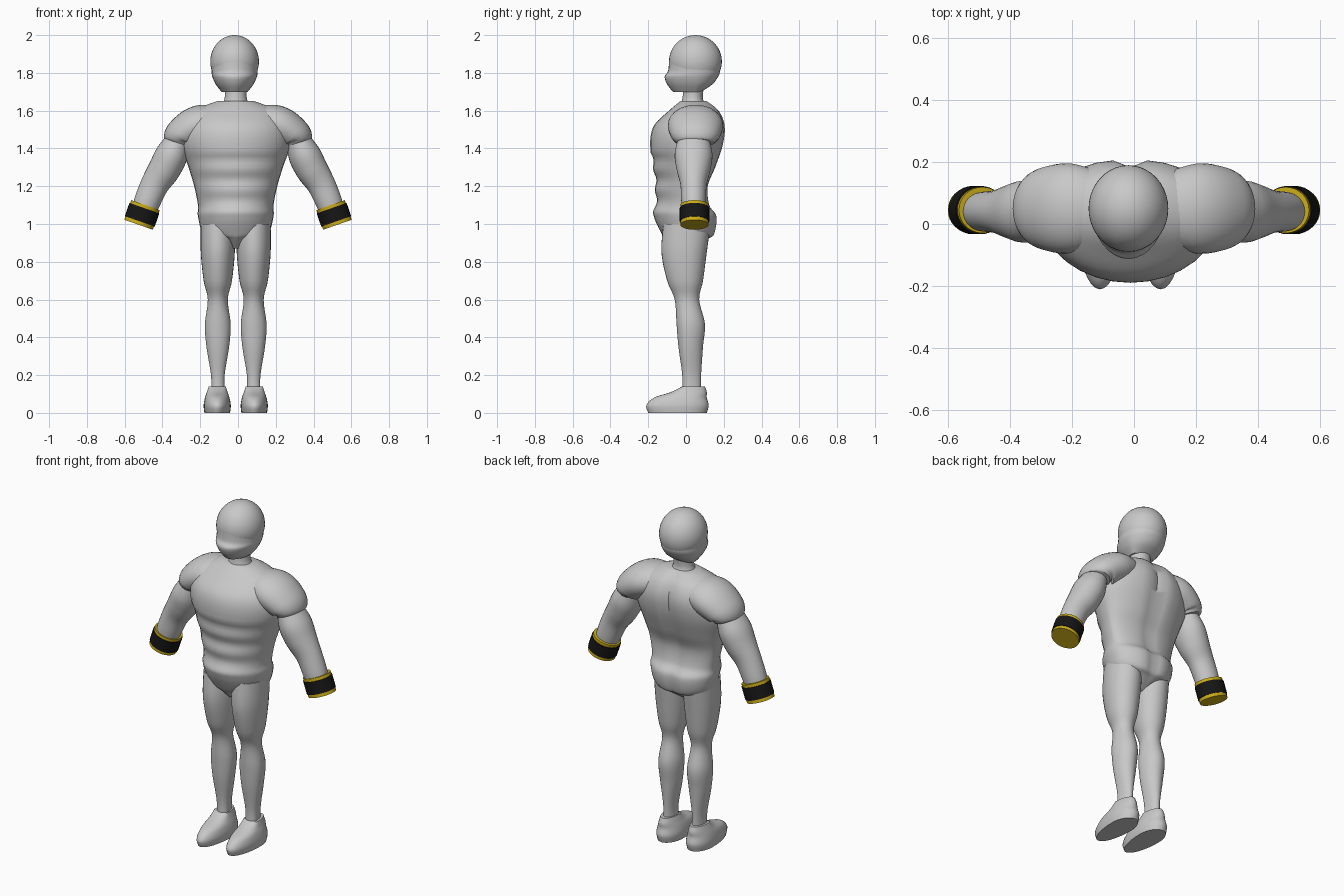
import bpy, bmesh, math
from mathutils import Vector

if "Cube" in bpy.data.objects:
    bpy.data.objects.remove(bpy.data.objects["Cube"])

MIDDLE = -.012  # the body stands slightly off the middle of the cuffs


def material(name, *rgb):
    mat = bpy.data.materials.new(name)
    mat.use_nodes = True
    mat.diffuse_color = (*rgb, 1)
    mat.node_tree.nodes["Principled BSDF"].inputs["Base Color"].default_value = (*rgb, 1)
    return mat


grey = material("light grey", .58, .58, .58)
gold = material("gold", .6, .42, .01)
black = material("black", .008, .008, .008)


def finish(name, bm, mat):
    """Turn a bmesh into a smooth shaded object that keeps its sharp rims."""
    bmesh.ops.recalc_face_normals(bm, faces=bm.faces)
    mesh = bpy.data.meshes.new(name)
    bm.to_mesh(mesh)
    bm.free()
    mesh.materials.append(mat)
    mesh.shade_smooth()
    mesh.set_sharp_from_angle(angle=math.radians(40))
    obj = bpy.data.objects.new(name, mesh)
    bpy.context.collection.objects.link(obj)


def skin(name, rings, mat):
    """Join rings of points into a closed, capped surface."""
    bm = bmesh.new()
    loops = [[bm.verts.new(point) for point in ring] for ring in rings]
    for low, high in zip(loops, loops[1:]):
        for i in range(len(low)):
            bm.faces.new((low[i - 1], low[i], high[i], high[i - 1]))
    bm.faces.new(loops[0])
    bm.faces.new(loops[-1])
    finish(name, bm, mat)


def spline(keys, steps=6):
    """Fill in a smooth curve that passes through the key stations."""
    keys = [Vector(key) for key in keys]
    filled = []
    for i in range(len(keys) - 1):
        before, start = keys[max(i - 1, 0)], keys[i]
        end, after = keys[i + 1], keys[min(i + 2, len(keys) - 1)]
        for k in range(steps):
            t = k / steps
            slope_in, slope_out = (end - before) / 2, (after - start) / 2
            ease = t * t * (3 - 2 * t)
            filled.append(start.lerp(end, ease) + slope_in * t * (1 - t) ** 2
                          - slope_out * t * t * (1 - t))
    return filled + [keys[-1]]


def circle(count=32):
    for i in range(count):
        angle = math.tau * i / count
        yield math.cos(angle), math.sin(angle)


def upright(name, keys, x, y, mat, groove=0, ripple=0):
    """Body part from level slices of height, half width, front and back."""
    rings = []
    for z, width, front, back in spline(keys):
        # belly muscles swell the front in even bands
        if 1.05 < z < 1.4:
            front -= ripple * math.cos(math.tau * (z - 1.07) / .11)
        ring = []
        for c, s in circle():
            depth = back - y if s > 0 else y - front
            dent = groove * back * math.exp(-(c * width / .035) ** 2) if s > 0 else 0
            ring.append((x + width * c, y + depth * s - dent, z))
        rings.append(ring)
    skin(name, rings, mat)


def limb(name, keys, side, y, mat):
    """Tube along stations of x, height, radius across and radius in depth."""
    stations = spline(keys)
    rings = []
    for i, (x, z, wide, deep) in enumerate(stations):
        step = stations[min(i + 1, len(stations) - 1)] - stations[max(i - 1, 0)]
        along = Vector((step.x, step.y)).normalized()
        rings.append([(side * (x - along.y * wide * c), y + deep * s, z + along.x * wide * c)
                      for c, s in circle()])
    skin(name, rings, mat)


# Torso, from the crotch over the hips and waist to the collar
torso = [(.87, .03, -.06, .05), (.92, .08, -.11, .13), (.95, .17, -.13, .16),
         (1.04, .2, -.17, .17), (1.1, .2, -.16, .13), (1.2, .22, -.16, .12),
         (1.3, .25, -.17, .16), (1.42, .29, -.19, .2), (1.52, .28, -.17, .21),
         (1.6, .22, -.09, .18), (1.65, .1, -.03, .12)]
upright("torso", torso, MIDDLE, .04, grey, groove=.13, ripple=.006)

# Neck
neck = [(1.6, .1, -.04, .13), (1.66, .06, -.02, .09), (1.75, .06, -.01, .1)]
upright("neck", neck, MIDDLE, .04, grey)

# Head: a round cranium over a jutting jaw
head_x = MIDDLE - .006
skull = bmesh.new()
bmesh.ops.create_uvsphere(skull, u_segments=40, v_segments=24, radius=.14)
bmesh.ops.scale(skull, vec=(.92, 1, 1), verts=skull.verts)
bmesh.ops.translate(skull, vec=(head_x, .05, 1.86), verts=skull.verts)
finish("cranium", skull, grey)
jaw = [(1.7, .07, -.07, .08), (1.74, .1, -.1, .14), (1.78, .118, -.113, .17),
       (1.81, .122, -.095, .18), (1.86, .125, -.09, .18)]
upright("jaw", jaw, head_x, .05, grey)

# Limbs
leg = [(1, .09, -.12, .13), (.85, .09, -.13, .11), (.7, .075, -.1, .09),
       (.6, .053, -.06, .07), (.47, .068, -.05, .1), (.35, .06, -.04, .09),
       (.2, .036, -.02, .08), (.1, .036, -.02, .08)]
foot = [(0, .068, -.2, .11), (.04, .072, -.21, .12), (.08, .065, -.17, .11),
        (.11, .055, -.08, .11), (.14, .045, -.02, .1)]
shoulder = [(.06, 1.55, .07, .1), (.2, 1.53, .1, .145), (.3, 1.47, .09, .13),
            (.32, 1.43, .07, .1)]
arm = [(.31, 1.46, .06, .08), (.35, 1.37, .085, .1), (.39, 1.29, .085, .09),
       (.44, 1.21, .075, .07), (.48, 1.12, .07, .065), (.5, 1.06, .065, .06)]


def cuff(name, start, end, radius, side, mat):
    """Straight cylinder around the wrist, between two fractions of its length."""
    keys = [(.49 + .035 * t, 1.1 - .1 * t, radius, radius * .93) for t in (start, end)]
    limb(name, keys, side, .045, mat)


for side, word in ((1, "left"), (-1, "right")):
    upright(word + "_leg", leg, MIDDLE + side * .095, .01, grey)
    upright(word + "_foot", foot, MIDDLE + side * .098, 0, grey)
    limb(word + "_shoulder", shoulder, side, .05, grey)
    limb(word + "_arm", arm, side, .04, grey)
    cuff(word + "_cuff", 0, 1.04, .08, side, gold)
    cuff(word + "_cuff_band", .16, .86, .084, side, black)
